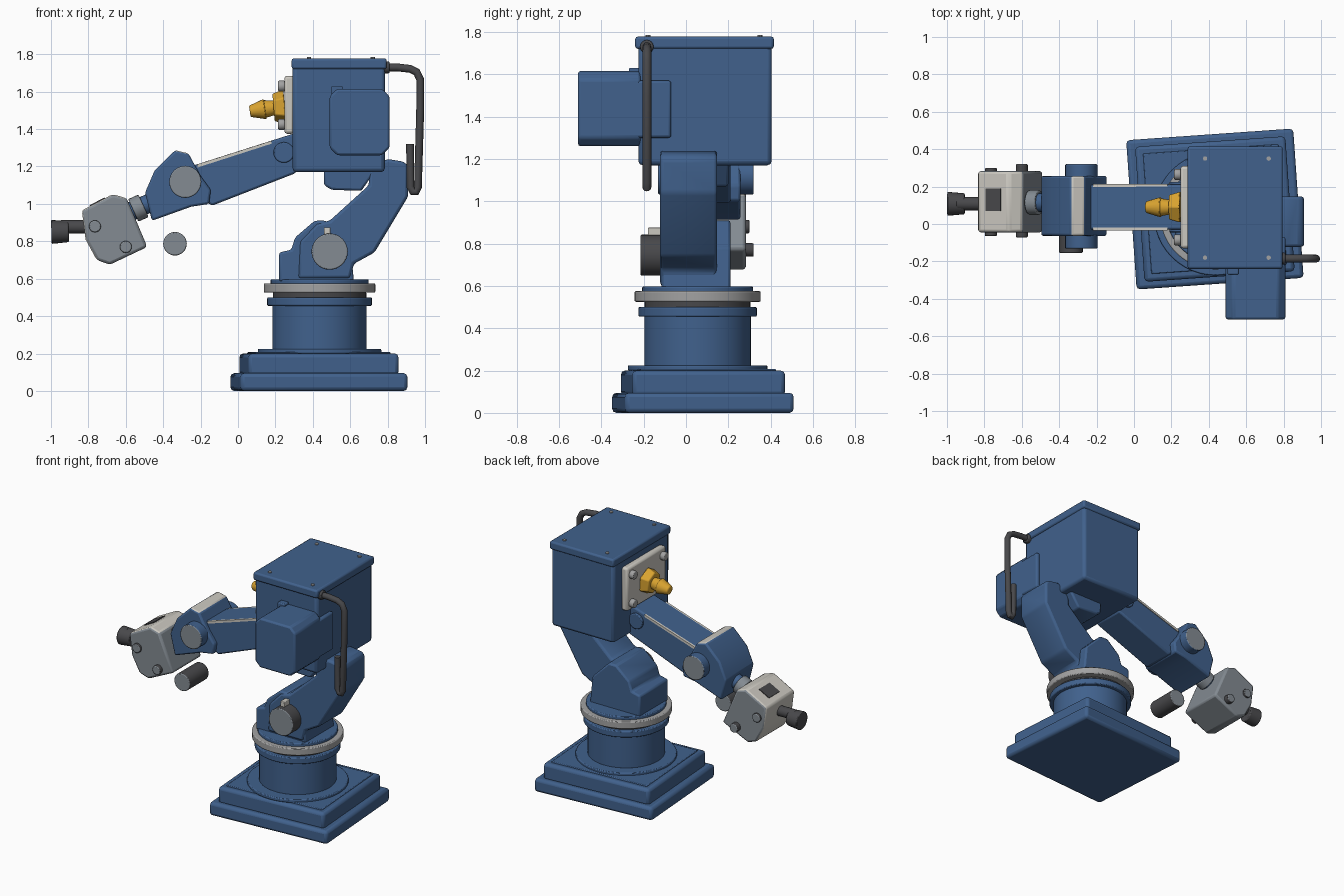
import bpy, bmesh, math
from mathutils import Vector, Matrix

if "Cube" in bpy.data.objects:
    bpy.data.objects.remove(bpy.data.objects["Cube"])


def material(name, col):
    m = bpy.data.materials.new(name)
    m.diffuse_color = (*col, 1)
    m.use_nodes = True
    m.node_tree.nodes["Principled BSDF"].inputs["Base Color"].default_value = m.diffuse_color
    return m


BLUE = material("blue paint", (0.052, 0.12, 0.265))
GREY = material("steel grey", (0.23, 0.26, 0.29))
PALE = material("pale worn metal", (0.60, 0.58, 0.53))
RING = material("ring grey", (0.36, 0.36, 0.36))
DARK = material("dark rubber", (0.065, 0.065, 0.07))
GOLD = material("amber", (0.70, 0.37, 0.03))


def finish(name, bm, mats, bevel=0.0, segs=2, rule=None):
    bmesh.ops.recalc_face_normals(bm, faces=bm.faces)
    bm.normal_update()
    if rule:
        for f in bm.faces:
            f.material_index = rule(f)
    me = bpy.data.meshes.new(name)
    bm.to_mesh(me)
    bm.free()
    for m in mats:
        me.materials.append(m)
    ob = bpy.data.objects.new(name, me)
    bpy.context.collection.objects.link(ob)
    bpy.ops.object.select_all(action='DESELECT')
    bpy.context.view_layer.objects.active = ob
    ob.select_set(True)
    bpy.ops.object.shade_smooth_by_angle(angle=math.radians(35))
    if bevel:
        mod = ob.modifiers.new("bevel", 'BEVEL')
        mod.width, mod.segments, mod.limit_method = bevel, segs, 'ANGLE'
        mod.angle_limit = math.radians(25)
    return ob


def prism(name, pts, y0, y1, mats, bevel=0.012, rule=None):
    """Extrude an (x, z) profile from y0 to y1."""
    bm = bmesh.new()
    a = [bm.verts.new((x, y0, z)) for x, z in pts]
    b = [bm.verts.new((x, y1, z)) for x, z in pts]
    bm.faces.new(a)
    bm.faces.new(b[::-1])
    for i in range(len(a)):
        j = (i + 1) % len(a)
        bm.faces.new((a[i], b[i], b[j], a[j]))
    return finish(name, bm, mats, bevel, rule=rule)


def box(name, lo, hi, mat, bevel=0.012, rot=0):
    lo, hi = Vector(lo), Vector(hi)
    bm = bmesh.new()
    bmesh.ops.create_cube(bm, size=1, matrix=Matrix.Diagonal((*(hi - lo), 1)))
    ob = finish(name, bm, [mat], bevel)
    ob.location = (lo + hi) / 2
    ob.rotation_euler.z = math.radians(rot)
    return ob


def cyl(name, p0, p1, r, mat, r2=None, sides=32, cap=None, bevel=0.006):
    p0, p1 = Vector(p0), Vector(p1)
    d = p1 - p0
    mx = Matrix.Translation((p0 + p1) / 2) @ d.to_track_quat('Z', 'Y').to_matrix().to_4x4()
    bm = bmesh.new()
    bmesh.ops.create_cone(bm, cap_ends=True, segments=sides, radius1=r,
                          radius2=r if r2 is None else r2, depth=d.length, matrix=mx)
    return finish(name, bm, [mat, cap or mat], bevel, rule=lambda f: int(len(f.verts) > 4))


# Square stepped base, turned slightly
box("base_plate", (-0.015, -0.32, 0), (0.88, 0.48, 0.095), BLUE, 0.02, 4)
box("base_step", (0.03, -0.282, 0.08), (0.835, 0.442, 0.2), BLUE, 0.02, 4)
box("base_top_panel", (0.07, -0.242, 0.19), (0.795, 0.402, 0.207), BLUE, 0.005, 4)

# Turntable stack: name, bottom, top, radius, colour
for name, z0, z1, r, m in (("pedestal_foot", 0.2, 0.225, 0.33, BLUE),
                           ("pedestal", 0.22, 0.47, 0.252, BLUE),
                           ("pedestal_flange", 0.455, 0.5, 0.28, BLUE),
                           ("pedestal_neck", 0.49, 0.53, 0.25, DARK),
                           ("turntable_ring", 0.525, 0.575, 0.298, RING),
                           ("turntable_disc", 0.57, 0.597, 0.262, BLUE)):
    cyl(name, (0.436, 0.055, z0), (0.436, 0.055, z1), r, m, sides=48)

# Shoulder bracket and lower arm
prism("shoulder_bracket", [(0.22, 0.585), (0.22, 0.74), (0.285, 0.755), (0.305, 0.82),
                           (0.41, 0.91), (0.47, 0.91), (0.6, 0.78), (0.62, 0.585)],
      -0.115, 0.21, [BLUE])
prism("lower_arm", [(0.33, 0.8), (0.42, 0.895), (0.49, 0.91), (0.70, 1.1), (0.70, 1.2),
                    (0.8, 1.24), (0.89, 1.225), (0.91, 1.2), (0.91, 1.04), (0.73, 0.74),
                    (0.62, 0.68), (0.60, 0.6), (0.32, 0.6)], -0.122, 0.147, [BLUE], 0.02)
cyl("shoulder_cap", (0.49, -0.1, 0.745), (0.49, -0.215, 0.745), 0.097, DARK, cap=GREY)
box("shoulder_tab", (0.46, -0.18, 0.835), (0.495, -0.12, 0.875), PALE, 0.004)
prism("elbow_block", [(0.46, 1.2), (0.46, 1.1), (0.5, 1.075), (0.66, 1.07), (0.75, 1.2)],
      -0.12, 0.2, [BLUE])

# Main housing with lid and screws
box("main_housing", (0.292, -0.225, 1.17), (0.785, 0.405, 1.74), BLUE, 0.02)
box("housing_lid", (0.287, -0.24, 1.72), (0.795, 0.415, 1.778), BLUE, 0.012)
for x in (0.38, 0.72):
    for y in (-0.18, 0.35):
        cyl("lid_screw", (x, y, 1.77), (x, y, 1.785), 0.012, RING, sides=10, bevel=0)

# Side motor with chamfered corners
x0, x1, z0, z1, c = 0.49, 0.81, 1.26, 1.615, 0.04
prism("side_motor", [(x0 + c, z0), (x1 - c, z0), (x1, z0 + c), (x1, z1 - c), (x1 - c, z1),
                     (x0 + c, z1), (x0, z1 - c), (x0, z0 + c)], -0.51, -0.215, [BLUE], 0.012)
box("motor_mount", (0.52, -0.26, 1.3), (0.81, -0.07, 1.57), BLUE, 0.012)
box("motor_clip", (0.5, -0.27, 1.58), (0.56, -0.22, 1.63), BLUE, 0.006)

# Rear hose
cu = bpy.data.curves.new("rear_hose", 'CURVE')
cu.dimensions = '3D'
cu.bevel_depth, cu.bevel_resolution, cu.use_fill_caps = 0.021, 4, True
path = [(0.77, 1.73), (0.85, 1.73), (0.92, 1.722), (0.955, 1.705), (0.974, 1.665), (0.974, 1.5),
        (0.962, 1.09), (0.952, 1.065), (0.935, 1.065), (0.922, 1.09), (0.92, 1.32)]
sp = cu.splines.new('POLY')
sp.points.add(len(path) - 1)
for p, (x, z) in zip(sp.points, path):
    p.co = (x, -0.185, z, 1)
cu.materials.append(DARK)
hose = bpy.data.objects.new("rear_hose", cu)
bpy.context.collection.objects.link(hose)
bpy.ops.object.select_all(action='DESELECT')
bpy.context.view_layer.objects.active = hose
hose.select_set(True)
bpy.ops.object.convert(target='MESH')
bpy.ops.object.shade_smooth_by_angle(angle=math.radians(40))
cyl("hose_fitting", (0.77, -0.185, 1.73), (0.81, -0.185, 1.73), 0.032, DARK, sides=16)

# Front plate with bolts and amber lamp
box("front_plate", (0.248, -0.13, 1.375), (0.3, 0.31, 1.685), PALE, 0.015)
for y in (-0.085, 0.265):
    for z in (1.425, 1.63):
        cyl("plate_bolt", (0.25, y, z), (0.215, y, z), 0.03, RING, sides=12)
cyl("lamp_flange", (0.25, 0.09, 1.52), (0.19, 0.09, 1.515), 0.095, GOLD, r2=0.075, sides=6)
cyl("lamp_neck", (0.2, 0.09, 1.515), (0.14, 0.09, 1.507), 0.038, GOLD, r2=0.048, sides=20)
cyl("lamp_tip", (0.145, 0.09, 1.507), (0.063, 0.09, 1.495), 0.055, GOLD, r2=0.03, sides=20)

# Forearm with worn top edges
prism("forearm", [(0.31, 1.38), (-0.24, 1.205), (-0.29, 1.1), (-0.14, 0.99), (0.31, 1.165)],
      -0.03, 0.21, [BLUE])
for y in (-0.034, 0.185):
    prism("forearm_worn_edge", [(0.18, 1.338), (-0.22, 1.211), (-0.215, 1.195), (0.18, 1.322)],
          y, y + 0.03, [PALE], 0)
cyl("forearm_pivot", (0.245, -0.045, 1.275), (0.245, 0.225, 1.275), 0.055, BLUE)

# Wrist housing: upper ridge is worn pale
prism("wrist_housing", [(-0.445, 1.18), (-0.335, 1.287), (-0.265, 1.27), (-0.2, 1.15),
                        (-0.145, 1.075), (-0.155, 1.0), (-0.25, 0.985), (-0.46, 0.91),
                        (-0.497, 1.06)], -0.064, 0.257, [BLUE, PALE],
      rule=lambda f: int(f.normal.z > 0.9))
cyl("wrist_axle", (-0.282, -0.132, 1.118), (-0.282, 0.32, 1.118), 0.086, BLUE, cap=GREY)
cyl("wrist_link", (-0.44, 0.115, 1.02), (-0.66, 0.115, 0.92), 0.05, BLUE, sides=20)
cyl("wrist_collar", (-0.505, 0.115, 0.99), (-0.56, 0.115, 0.965), 0.066, GREY, sides=20)

# Tool head: grey sides, pale upper and front faces
prism("tool_head", [(-0.835, 0.965), (-0.67, 1.052), (-0.595, 1.03), (-0.485, 0.77),
                    (-0.685, 0.675), (-0.755, 0.7), (-0.815, 0.81)], -0.045, 0.283,
      [GREY, PALE], 0.015,
      rule=lambda f: int(abs(f.normal.y) < 0.9 and f.normal.z * 0.6 - f.normal.x > 0.0))
slot = box("tool_slot", (-0.045, -0.06, -0.004), (0.045, 0.06, 0.004), DARK, 0)
slot.location = (-0.752, 0.13, 1.01)
slot.rotation_euler.y = -math.atan2(0.087, 0.165)
cyl("tool_rear_bolt", (-0.6, -0.072, 0.77), (-0.6, 0.32, 0.77), 0.032, DARK, sides=20, cap=GREY)
cyl("tool_front_bolt", (-0.765, -0.065, 0.88), (-0.765, 0.3, 0.88), 0.032, DARK, sides=20, cap=GREY)

# Tool nozzle
cyl("nozzle_neck", (-0.8, 0.108, 0.877), (-0.95, 0.108, 0.877), 0.036, DARK, sides=20)
cyl("nozzle_end", (-0.905, 0.108, 0.852), (-0.998, 0.108, 0.85), 0.056, DARK, r2=0.064, sides=24)

# Loose canister beneath the wrist
cyl("canister", (-0.337, -0.155, 0.787), (-0.337, 0.062, 0.787), 0.063, DARK, cap=GREY)
